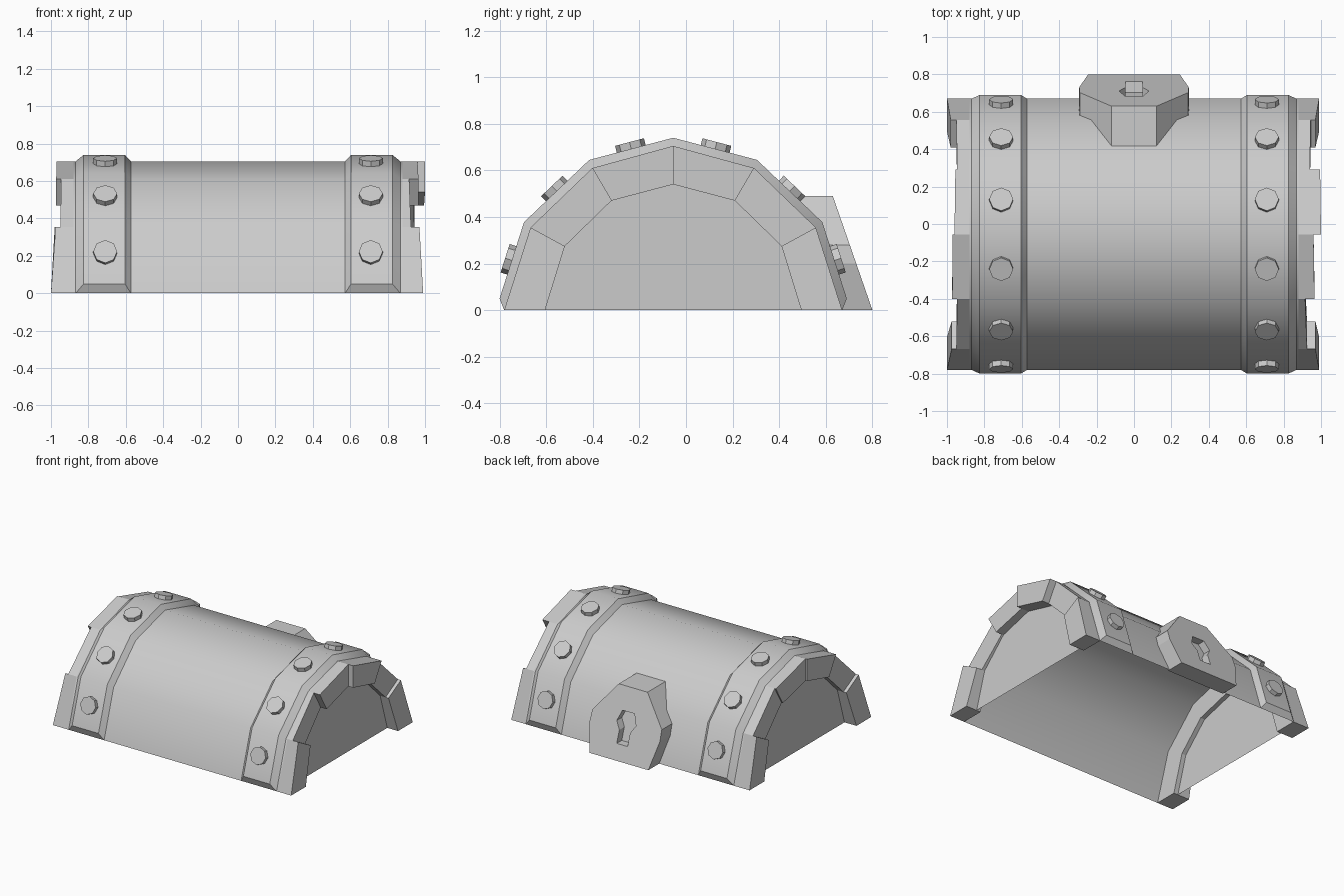
import bpy, bmesh, math
from mathutils import Vector

if "Cube" in bpy.data.objects:
    bpy.data.objects.remove(bpy.data.objects["Cube"])

CY = -0.055  # axis of the arch


def arch(half):
    """Full (y, z) arch from front foot to back foot, from its half profile."""
    return [(CY - h, z) for h, z in half] + [(CY + h, z) for h, z in half[-2::-1]]


SHELL = arch([(.725, 0), (.612, .355), (.347, .61), (0, .705)])
BAND = arch([(.745, .05), (.64, .378), (.36, .645), (0, .74)])
INNER = arch([(.55, 0), (.465, .275), (.265, .47), (0, .54)])


def make(name, verts, faces, closed=True):
    bm = bmesh.new()
    vs = [bm.verts.new(v) for v in verts]
    for f in faces:
        bm.faces.new([vs[i] for i in f])
    if closed:
        bmesh.ops.recalc_face_normals(bm, faces=bm.faces)
    me = bpy.data.meshes.new(name)
    bm.to_mesh(me)
    bm.free()
    ob = bpy.data.objects.new(name, me)
    bpy.context.collection.objects.link(ob)
    return ob


def smooth(ob):
    bpy.ops.object.select_all(action='DESELECT')
    ob.select_set(True)
    bpy.context.view_layer.objects.active = ob
    bpy.ops.object.shade_smooth_by_angle(angle=math.radians(35))


def prism(name, front, back):
    """Solid between two matching polygons."""
    n = len(front)
    faces = [range(n), range(2 * n - 1, n - 1, -1)]
    faces += [(i, (i + 1) % n, n + (i + 1) % n, n + i) for i in range(n)]
    return make(name, front + back, [list(f) for f in faces])


# curved lid shell, open underneath
n = len(SHELL)
shell = make("lid_shell", [(x, y, z) for x in (-.88, .88) for y, z in SHELL],
             [(i, n + i, n + i + 1, i + 1) for i in range(n - 1)], closed=False)
smooth(shell)

# end planks: outer end x at the lower/front and upper/back edge of each
LENGTHS = {
    -1: [(1.0, .975), (.95, .945), (.972, .97), (.96, .955), (.945, .95), (.98, 1.0)],
    1: [(.99, .97), (.925, .915), (.965, .96), (1.0, .995), (.94, .945), (.97, .99)],
}
for s, side in ((-1, "left"), (1, "right")):
    for i, (xa, xb) in enumerate(LENGTHS[s]):
        quad = [(SHELL[i], xa), (SHELL[i + 1], xb), (INNER[i + 1], xb), (INNER[i], xa)]
        prism(f"{side}_plank_{i + 1}",
              [(s * .865, *p) for p, x in quad], [(s * x, *p) for p, x in quad])

    # recessed end panel
    make(f"{side}_end_panel", [(s * .9, y, z) for y, z in INNER],
         [list(range(n))[::s]], closed=False)

    # raised band with bevelled edges and feet
    section = [(.572, SHELL), (.605, BAND), (.825, BAND), (.868, SHELL)]
    verts = [(s * x, *path[i]) for i in range(n) for x, path in section]
    faces = [(4 * i + k, 4 * i + k + 1, 4 * i + k + 5, 4 * i + k + 4)
             for i in range(n - 1) for k in range(3)]
    faces += [(0, 1, 2, 3), tuple(4 * (n - 1) + k for k in range(4))]
    faces += [(4 * i, 4 * i + 3, 4 * i + 7, 4 * i + 4) for i in range(n - 1)]
    smooth(make(f"{side}_band", verts, faces))

    # bolts, one on each band facet
    for i in range(n - 1):
        a, b = Vector((0, *BAND[i])), Vector((0, *BAND[i + 1]))
        d = (b - a).normalized()
        normal = Vector((0, -d.z, d.y))
        bpy.ops.mesh.primitive_cylinder_add(
            vertices=8, radius=.064, depth=.06,
            location=(a + b) / 2 + Vector((s * .71, 0, 0)),
            rotation=normal.to_track_quat('Z', 'Y').to_euler())
        bpy.context.object.name = f"{side}_bolt_{i + 1}"

# lock plate with sloped face, running back into the shell
half = [(.245, 0, .655), (.293, .2, .60), (.29, .28, .56), (.12, .49, .41)]
outline = half + [(-x, z, y) for x, z, y in half[::-1]]
lock = prism("lock_plate", [(x, .8 - .347 * z, z) for x, z, y in outline],
             [(x, y, z) for x, z, y in outline])

# keyhole recess
key_half = [(.045, .11), (.045, .2), (.08, .255), (.05, .33)]
key = key_half + [(-x, z) for x, z in key_half[::-1]]
cutter = prism("keyhole_cutter", [(x, .9 - .347 * z, z) for x, z in key],
               [(x, .74 - .347 * z, z) for x, z in key])
cutter.hide_render = True
cutter.hide_viewport = True
mod = lock.modifiers.new("keyhole", 'BOOLEAN')
mod.operation = 'DIFFERENCE'
mod.solver = 'EXACT'
mod.object = cutter
